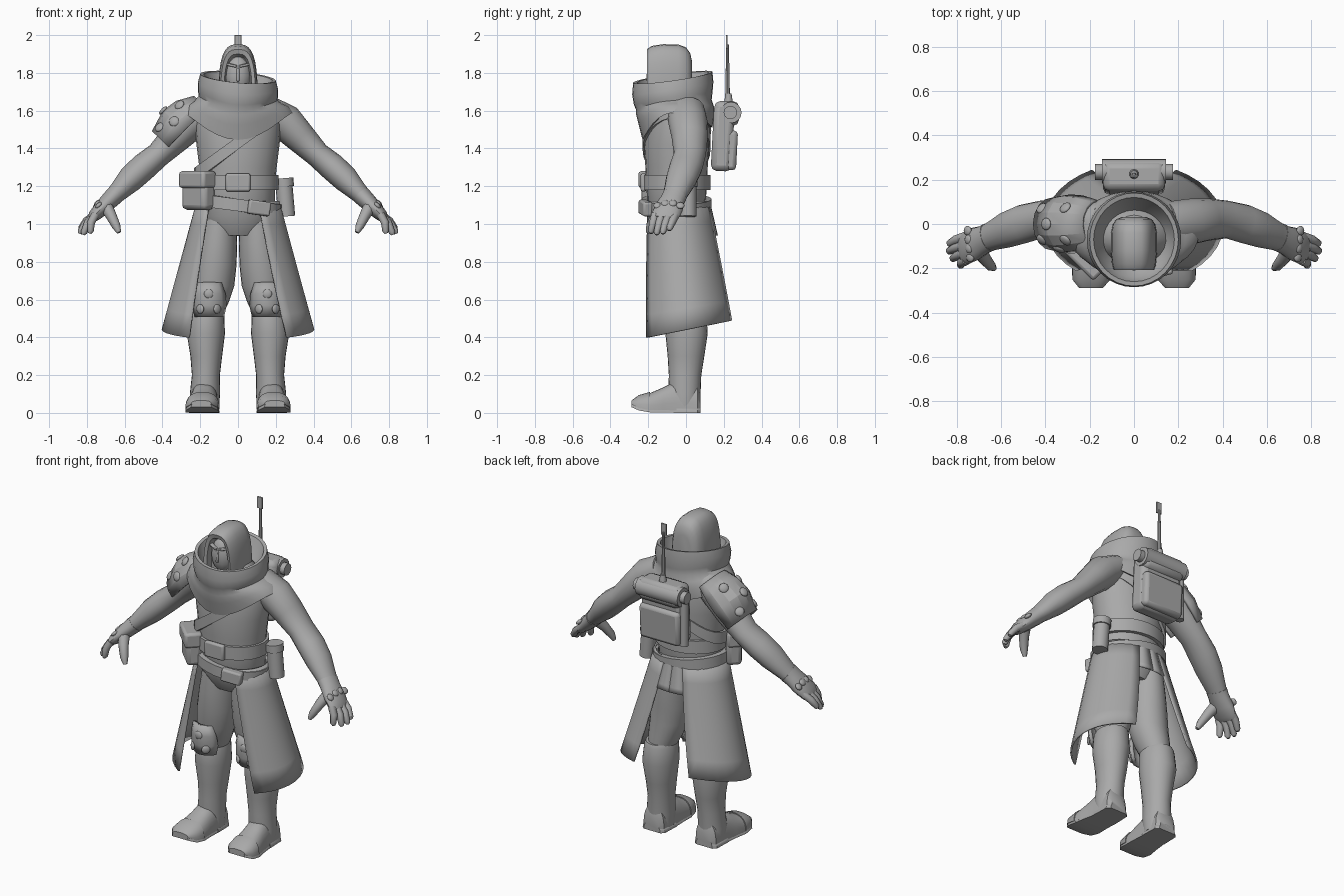
import bpy, bmesh
from math import sin, cos, pi, radians, copysign
from mathutils import Vector, Matrix

if "Cube" in bpy.data.objects:
    bpy.data.objects.remove(bpy.data.objects["Cube"], do_unlink=True)

GREY = bpy.data.materials.new("plain_grey")
GREY.use_nodes = True
GREY.diffuse_color = (0.4, 0.4, 0.4, 1)
GREY.node_tree.nodes["Principled BSDF"].inputs["Base Color"].default_value = (0.4, 0.4, 0.4, 1)


def finish(name, bm, angle=40, bevel=0, solid=0):
    bmesh.ops.recalc_face_normals(bm, faces=bm.faces)
    me = bpy.data.meshes.new(name)
    bm.to_mesh(me)
    bm.free()
    me.materials.append(GREY)
    me.shade_smooth()
    me.set_sharp_from_angle(angle=radians(angle))
    ob = bpy.data.objects.new(name, me)
    bpy.context.collection.objects.link(ob)
    if solid:
        m = ob.modifiers.new("thickness", "SOLIDIFY")
        m.thickness, m.offset = solid, 0
    if bevel:
        m = ob.modifiers.new("bevel", "BEVEL")
        m.width, m.segments = bevel, 2
    return ob


def loft(name, rings, closed=True, caps=True, loop=False, **kw):
    """Skin a list of point rows."""
    bm = bmesh.new()
    rows = [[bm.verts.new(p) for p in r] for r in rings]
    n = len(rows[0])
    pairs = list(zip(rows, rows[1:])) + ([(rows[-1], rows[0])] if loop else [])
    for a, b in pairs:
        for i in range(n if closed else n - 1):
            j = (i + 1) % n
            bm.faces.new((a[i], a[j], b[j], b[i]))
    if closed and caps and not loop:
        bm.faces.new(rows[0])
        bm.faces.new(rows[-1])
    return finish(name, bm, **kw)


def ring(c, u, v, n=20):
    return [Vector(c) + u * cos(2 * pi * i / n) + v * sin(2 * pi * i / n) for i in range(n)]


def body(name, secs, s=1, **kw):
    """Stack of level ellipses: x, y, z, rx, ry."""
    loft(name, [ring((s * x, y, z), Vector((a, 0, 0)), Vector((0, b, 0)), 24)
                for x, y, z, a, b in secs], **kw)


def limb(name, secs, s=1, n=16):
    """Ellipses across a bent path: x, y, z, radius up, radius sideways."""
    pts = [Vector((s * q[0], q[1], q[2])) for q in secs]
    rings = []
    for i, q in enumerate(secs):
        t = (pts[min(i + 1, len(pts) - 1)] - pts[max(i - 1, 0)]).normalized()
        u = t.cross(Vector((0, 1, 0))).normalized()
        rings.append(ring(pts[i], u * q[3], u.cross(t) * q[4], n))
    loft(name, rings)


def arch(cx, y, w, z0, zt, p=.8, n=16):
    """Upright rounded arch with a flat base."""
    return [Vector((cx + w * copysign(abs(cos(t)) ** p, cos(t)), y,
                    z0 + (zt - z0) * max(sin(t), 0) ** p))
            for t in (pi * i / n for i in range(n + 1))]


def box(name, loc, size, rot=(0, 0, 0), bevel=.01):
    bm = bmesh.new()
    bmesh.ops.create_cube(bm, size=1, matrix=Matrix.Diagonal((*size, 1)))
    ob = finish(name, bm, bevel=bevel)
    ob.location, ob.rotation_euler = loc, [radians(a) for a in rot]


def cyl(name, loc, r1, r2, h, rot=(0, 0, 0), n=16):
    bm = bmesh.new()
    bmesh.ops.create_cone(bm, cap_ends=True, segments=n, radius1=r1, radius2=r2, depth=h)
    ob = finish(name, bm)
    ob.location, ob.rotation_euler = loc, [radians(a) for a in rot]


def ball(name, loc, size, normal=(0, 0, 1)):
    """Ellipsoid whose own z follows the normal."""
    bm = bmesh.new()
    bmesh.ops.create_uvsphere(bm, u_segments=14, v_segments=8, radius=1,
                              matrix=Matrix.Diagonal((*size, 1)))
    ob = finish(name, bm, angle=80)
    ob.location = loc
    ob.rotation_euler = Vector(normal).to_track_quat('Z', 'Y').to_euler()


def band(name, z, rx, ry, h, tilt=0, t=.015, cy=-.05):
    """Flat strap around the trunk, tilted across x."""
    rings = []
    for grow, dz in ((-t, -h / 2), (t, -h / 2), (t, h / 2), (-t, h / 2)):
        rings.append(ring((0, cy, z + dz), Vector((rx + grow, 0, tilt * rx)), Vector((0, ry + grow, 0)), 28))
    loft(name, rings, loop=True)


# Trunk, belts and chest strap
body("torso", [(0, -.04, .94, .13, .1), (0, -.05, 1.04, .195, .15), (0, -.05, 1.2, .195, .16),
               (0, -.05, 1.3, .205, .165), (0, -.05, 1.42, .22, .172), (0, -.04, 1.54, .23, .165),
               (0, -.04, 1.62, .21, .15), (0, -.06, 1.72, .1, .1)])
band("waist_belt", 1.22, .2, .165, .08)
band("hip_belt", 1.1, .215, .17, .065, -.14)
band("chest_strap", 1.43, .225, .172, .07, .75, .008)
box("buckle", (0, -.225, 1.22), (.13, .03, .095))
box("hip_buckle", (.11, -.215, 1.085), (.12, .05, .075), (0, 8, 14))
box("pouch", (-.21, -.15, 1.17), (.18, .09, .19), (0, 0, -45), .025)
box("pouch_flap", (-.215, -.155, 1.235), (.19, .1, .09), (0, 0, -45), .015)
cyl("canister", (.25, .01, 1.13), .045, .045, .18, (0, -5, 0))
cyl("canister_cap", (.243, .01, 1.22), .052, .052, .045, (0, -5, 0))

# Draped cowl: rx, ry, centre y, z, rim tilt, hem drop
rings = []
for rx, ry, cy, z, tilt, drop in (
        (.12, .12, -.08, 1.65, 0, 0), (.16, .165, -.075, 1.71, 1, 0), (.182, .19, -.07, 1.775, 1, 0),
        (.2, .21, -.07, 1.777, 1, 0), (.213, .215, -.07, 1.73, 1, .1), (.212, .208, -.068, 1.69, .8, .25),
        (.208, .2, -.064, 1.665, .6, .3), (.232, .206, -.058, 1.645, .3, .4),
        (.265, .2, -.05, 1.628, .1, .7), (.292, .185, -.045, 1.59, 0, 1), (.25, .16, -.045, 1.6, 0, 1)):
    row = []
    for p in ring((0, cy, z), Vector((rx, 0, 0)), Vector((0, ry, 0)), 32):
        f = (p.y - cy) / ry
        p.z += tilt * (.14 * (p.y + .07) - .09 * p.x) - drop * (.145 if f < 0 else .08) * abs(f) ** 2.6
        row.append(p)
    rings.append(row)
loft("cowl", rings, caps=False)

# Hood with a recessed opening, and the masked face
loft("hood", [arch(0, y, w, 1.66, z, .68) for y, w, z in (
    (-.165, .066, 1.885), (-.2, .074, 1.9), (-.207, .092, 1.925), (-.18, .1, 1.943),
    (-.12, .104, 1.952), (-.04, .104, 1.95), (0, .096, 1.935), (.022, .08, 1.905), (.032, .055, 1.86))])
ball("mask", (0, -.15, 1.785), (.068, .054, .105))
box("nose_ridge", (0, -.2, 1.79), (.016, .016, .07), (-4, 0, 0), .005)
for s in (-1, 1):
    box("brow", (s * .032, -.19, 1.84), (.055, .022, .014), (0, s * -12, s * 18), .004)

for s in (-1, 1):
    side = "left_" if s > 0 else "right_"
    # Arm and palm
    limb(side + "arm", [(.15, 0, 1.605, .08, .1), (.25, .01, 1.54, .097, .104), (.33, .02, 1.458, .083, .096),
                        (.42, .02, 1.368, .067, .085), (.5, 0, 1.302, .073, .088), (.57, -.025, 1.237, .07, .082),
                        (.63, -.05, 1.175, .054, .068), (.68, -.07, 1.125, .043, .058)], s)
    limb(side + "palm", [(.655, -.06, 1.15, .05, .066), (.68, -.072, 1.125, .047, .065),
                         (.72, -.09, 1.085, .042, .075), (.76, -.11, 1.045, .033, .074),
                         (.778, -.116, 1.025, .02, .066)], s)
    # Fingers, thumb and knuckle studs
    tips = [(.785, -.185, .95), (.82, -.155, .943), (.837, -.122, .948), (.835, -.088, .965)]
    for i, (x, y, z) in enumerate(tips):
        by = -.163 + .036 * i
        limb(side + "finger", [(.755, by, 1.05, .022, .022), ((.755 + x) / 2 + .008, (by + y) / 2, (1.05 + z) / 2 + .008, .021, .021),
                               (x - .004, y, z + .012, .017, .017), (x, y, z, .009, .009)], s, 10)
        ball(side + "knuckle_stud", (s * (.738 + .004 * i), -.15 + .04 * i, 1.11 - .012 * (i in (0, 3))),
             (.022, .022, .012), (s, 0, 1))
    limb(side + "thumb", [(.7, -.115, 1.095, .036, .036), (.672, -.158, 1.045, .029, .029),
                          (.645, -.19, .99, .023, .023), (.63, -.2, .955, .012, .012)], s, 10)

    # Trouser leg, boot and sole
    body(side + "trouser", [(.1, -.03, 1.03, .09, .12), (.108, -.03, .9, .104, .125), (.12, -.03, .78, .112, .118),
                            (.13, -.025, .67, .11, .11), (.145, -.015, .59, .098, .104),
                            (.16, 0, .51, .075, .09)], s)
    body(side + "boot", [(.165, 0, .545, .085, .1), (.166, 0, .525, .093, .108), (.17, .003, .42, .101, .112),
                         (.168, 0, .3, .084, .097), (.17, -.005, .2, .074, .086), (.175, -.008, .1, .08, .085),
                         (.175, -.008, .02, .074, .078)], s)
    # Foot sections: x, y, half width, underside, top
    foot = [(.178, .078, .05, .012, .1), (.178, .06, .07, .012, .15), (.178, -.05, .074, .012, .17),
            (.183, -.12, .08, .015, .135), (.188, -.19, .087, .015, .105),
            (.192, -.25, .082, .025, .088), (.194, -.288, .05, .042, .06)]
    loft(side + "foot", [arch(s * x, y, w, b, t) for x, y, w, b, t in foot])
    loft(side + "sole", [arch(s * x, y, w + .004, b - .012, b + .018) for x, y, w, b, t in foot])
    loft(side + "heel", [arch(s * x, y, w + .006, 0, .045) for x, y, w, b, t in foot[:3]])
    loft(side + "toe_cap", [arch(s * x, y, w + .004, b + .004, t + .006) for x, y, w, b, t in foot[4:]])

    # Knee plate with three studs
    loft(side + "knee_plate", [[Vector((s * .152 + .1 * k * sin(a), -.02 - .135 * k * cos(a), z))
                                for a in (radians(w * (i / 3 - 1)) for i in range(7))]
                               for z, k, w in ((.51, .92, 50), (.57, 1.03, 55), (.63, 1.03, 50), (.69, .95, 38))],
         closed=False, solid=.02, angle=25)
    for x, z in ((0, .63), (-.045, .55), (.045, .55)):
        ball(side + "knee_stud", (s * .155 + x, -.163 + 3 * x * x, z), (.025, .025, .01), (2 * x / .1, -1, 0))

    # Split coat skirt: long flap plus a short panel closing the back above the slit
    def skirt(name, v1, front, back, cols):
        rows = []
        for i in range(7):
            v = v1 * i / 6
            a0, a1 = radians(front(v)), radians(back(v))
            row = []
            for j in range(cols + 1):
                a = a0 + (a1 - a0) * j / cols
                y = -.05 + .05 * v + (.172 + .1 * v) * sin(a)
                row.append(Vector((s * (.215 + .185 * v) * cos(a), y, 1.12 - .68 * v + .2 * v * y)))
            rows.append(row)
        loft(side + name, rows, closed=False, solid=.01)

    top_front = -60 if s > 0 else -46
    slit = lambda v: 74 - 12 * v
    skirt("skirt_flap", 1, lambda v: top_front + (-50 - top_front) * v, slit, 12)
    skirt("skirt_back", .28, slit, lambda v: 90, 2)

# Flared shoulder plate with studs on the right arm
out = Vector((-.707, 0, .707))
plate = [((-.17, 0, 1.61), .085, .1), ((-.232, 0, 1.552), .13, .12),
         ((-.29, 0, 1.495), .142, .125), ((-.37, 0, 1.41), .11, .11)]


def on_plate(k, a):
    c, r, ry = plate[k]
    return Vector(c) + out * r * cos(a) + Vector((0, ry * sin(a), 0))


loft("shoulder_plate", [[on_plate(k, radians(-92 + 23 * i)) for i in range(9)] for k in range(4)],
     closed=False, solid=.018, angle=20)
for k, d in ((1, -38), (1, 38), (2, -65), (2, 0), (3, -38), (3, 38)):
    a = radians(d)
    p = on_plate(k, a)
    if k == 3:
        p = p.lerp(on_plate(2, a), .35)
    ball("shoulder_stud", p + out * .008, (.028, .028, .012), out * cos(a) + Vector((0, sin(a), 0)))

# Backpack with bedroll and aerial
box("backpack", (0, .195, 1.46), (.28, .11, .36), (-3, 0, 0), .03)
box("backpack_pocket", (0, .24, 1.39), (.27, .06, .21), (-3, 0, 0), .02)
box("backpack_lid", (0, .215, 1.585), (.28, .13, .13), (0, 0, 0), .03)
cyl("bedroll", (0, .238, 1.59), .056, .056, .29, (0, 90, 0))
cyl("bedroll_end", (0, .235, 1.59), .036, .036, .35, (0, 90, 0), 10)
cyl("pack_side_tube", (-.145, .225, 1.43), .025, .025, .28)
cyl("aerial_base", (0, .225, 1.66), .025, .016, .06, n=10)
cyl("aerial", (0, .22, 1.8), .013, .007, .3, n=8)
box("aerial_tip", (0, .216, 1.965), (.036, .01, .07), bevel=.002)
